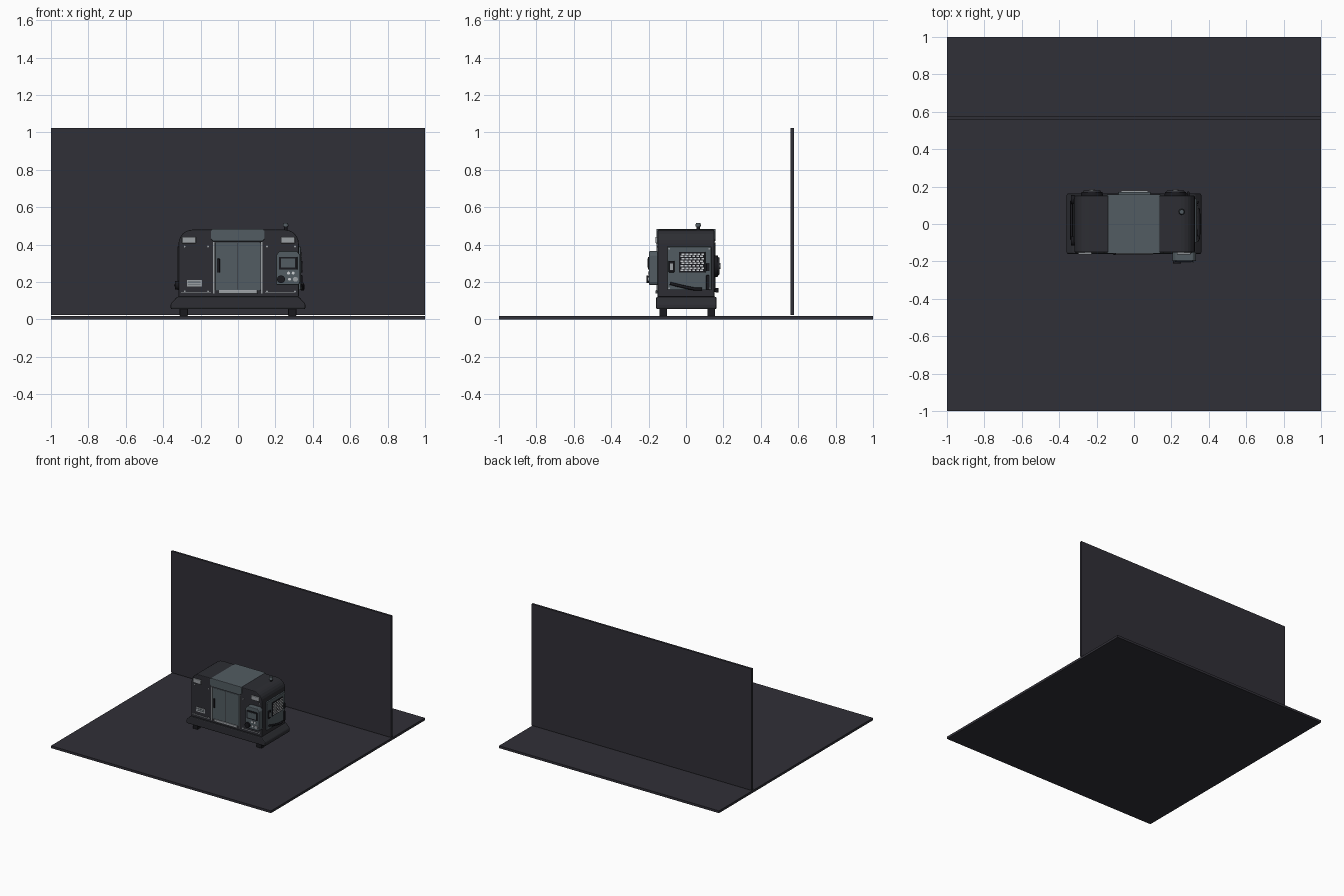
import bpy, bmesh, math
from mathutils import Vector


def material(name, rgb):
    m = bpy.data.materials.new(name)
    m.diffuse_color = (*rgb, 1)
    return m


BACKDROP = material("backdrop charcoal", (0.030, 0.029, 0.038))
DARK = material("housing charcoal", (0.026, 0.027, 0.033))
BLACK = material("black rubber", (0.010, 0.010, 0.013))
GREY = material("slate panel", (0.085, 0.107, 0.122))
STEEL = material("light steel", (0.33, 0.35, 0.37))
WHITE = material("pale vent", (0.62, 0.64, 0.66))


def finish(name, bm, mat, bevel=0, segments=2):
    bmesh.ops.recalc_face_normals(bm, faces=bm.faces)
    me = bpy.data.meshes.new(name)
    bm.to_mesh(me)
    bm.free()
    ob = bpy.data.objects.new(name, me)
    bpy.context.collection.objects.link(ob)
    me.materials.append(mat)
    if bevel:
        mod = ob.modifiers.new("bevel", 'BEVEL')
        mod.width, mod.segments, mod.limit_method = bevel, segments, 'ANGLE'
    return ob


def box(name, x, y, z, mat, bevel=0):
    bm = bmesh.new()
    bmesh.ops.create_cube(bm, size=1)
    for v in bm.verts:
        v.co = [a + (b - a) * (c + 0.5) for (a, b), c in zip((x, y, z), v.co)]
    return finish(name, bm, mat, bevel)


def prism(name, pts, y, mat, bevel=0):
    """Extrude an x-z outline along y."""
    bm = bmesh.new()
    face = bm.faces.new([bm.verts.new((px, y[0], pz)) for px, pz in pts])
    new = bmesh.ops.extrude_face_region(bm, geom=[face])["geom"]
    bmesh.ops.translate(bm, vec=(0, y[1] - y[0], 0),
                        verts=[g for g in new if isinstance(g, bmesh.types.BMVert)])
    return finish(name, bm, mat, bevel)


def rod(name, a, b, r, mat, r2=None, sides=20):
    a, b = Vector(a), Vector(b)
    bm = bmesh.new()
    bmesh.ops.create_cone(bm, cap_ends=True, segments=sides, radius1=r,
                          radius2=r if r2 is None else r2, depth=(b - a).length)
    q = (b - a).to_track_quat('Z', 'Y')
    for v in bm.verts:
        v.co = q @ v.co + (a + b) / 2
    for f in bm.faces:
        f.smooth = len(f.verts) == 4
    return finish(name, bm, mat)


def tube(name, pts, r, mat):
    cu = bpy.data.curves.new(name, 'CURVE')
    cu.dimensions, cu.bevel_depth, cu.bevel_resolution = '3D', r, 2
    cu.use_fill_caps = True
    sp = cu.splines.new('POLY')
    sp.points.add(len(pts) - 1)
    for p, c in zip(sp.points, pts):
        p.co = (*c, 1)
    cu.materials.append(mat)
    ob = bpy.data.objects.new(name, cu)
    bpy.context.collection.objects.link(ob)


# Backdrop
box("floor_slab", (-1, 1), (-1, 1), (0, 0.019), BACKDROP)
box("back_wall", (-1, 1), (0.56, 0.577), (0.025, 1.023), BACKDROP)

# Skid base and feet
prism("skid_base", [(-0.36, 0.055), (0.36, 0.055), (0.36, 0.085), (0.325, 0.122),
                    (-0.325, 0.122), (-0.36, 0.085)], (-0.16, 0.163), DARK, 0.008)
for x in (-0.29, 0.29):
    for y in (-0.122, 0.135):
        box("foot", (x - 0.022, x + 0.022), (y - 0.02, y + 0.02), (0.019, 0.057), BLACK, 0.003)

# Housing with rounded shoulders
R = 0.075
outline = [(-0.318, 0.12), (0.325, 0.12)]
for cx, start in ((0.325 - R, 0), (-0.318 + R, 90)):
    for i in range(7):
        t = math.radians(start + i * 15)
        outline.append((cx + R * math.cos(t), 0.405 + R * math.sin(t)))
prism("housing", outline, (-0.152, 0.152), DARK, 0.006)

# Lid saddle over the middle
prism("lid", [(-0.145, 0.43), (-0.132, 0.418), (0.130, 0.418), (0.143, 0.43),
              (0.143, 0.474), (0.133, 0.484), (-0.135, 0.484), (-0.145, 0.474)],
      (-0.158, 0.158), GREY, 0.003)

# Front door, trims and handle
box("front_door", (-0.122, 0.120), (-0.157, -0.14), (0.155, 0.412), GREY, 0.003)
for x in (-0.130, 0.126):
    box("door_trim", (x - 0.004, x + 0.004), (-0.158, -0.15), (0.14, 0.414), STEEL)
box("door_sill", (-0.105, 0.103), (-0.162, -0.15), (0.138, 0.157), STEEL, 0.002)
box("door_handle", (-0.112, -0.097), (-0.165, -0.155), (0.25, 0.325), BLACK, 0.003)
box("door_seam", (-0.003, -0.001), (-0.1575, -0.156), (0.16, 0.41), DARK)

# Front side panels: lamps, label and bolts
for x in (-0.262, 0.267):
    box("lamp", (x - 0.037, x + 0.037), (-0.163, -0.15), (0.407, 0.442), STEEL, 0.004)
box("label_plate", (-0.273, -0.192), (-0.156, -0.15), (0.176, 0.212), STEEL)
for i in range(2):
    box("label_line", (-0.266, -0.20), (-0.158, -0.155), (0.186 + i * 0.012, 0.190 + i * 0.012), GREY)
for x in (-0.285, -0.16, 0.155, 0.305):
    for z in (0.15, 0.39):
        rod("front_bolt", (x, -0.15, z), (x, -0.156, z), 0.005, STEEL, sides=8)
for x in (-0.225, 0.225):
    box("panel_bottom_trim", (x - 0.08, x + 0.08), (-0.154, -0.15), (0.143, 0.147), STEEL)

# Control box
prism("control_box", [(0.205, 0.185), (0.325, 0.185), (0.332, 0.2), (0.332, 0.345),
                      (0.315, 0.365), (0.222, 0.365), (0.205, 0.345)], (-0.198, -0.15), GREY, 0.005)
box("screen_frame", (0.218, 0.317), (-0.203, -0.195), (0.267, 0.335), BLACK, 0.002)
box("screen", (0.229, 0.306), (-0.206, -0.2), (0.278, 0.325), GREY)
rod("control_dial", (0.230, -0.195, 0.215), (0.230, -0.212, 0.215), 0.021, BLACK)
for x, z in ((0.27, 0.248), (0.295, 0.248), (0.275, 0.215)):
    rod("control_button", (x, -0.195, z), (x, -0.204, z), 0.008, WHITE, sides=12)
rod("stop_button", (0.307, -0.195, 0.215), (0.307, -0.206, 0.215), 0.013, STEEL)

# Right end panel with slatted vent
box("end_panel", (0.32, 0.336), (-0.10, 0.135), (0.157, 0.39), GREY, 0.004)
box("vent_frame", (0.33, 0.339), (-0.037, 0.103), (0.25, 0.362), BLACK, 0.002)
for r in range(8):
    for c in range(6):
        y, z = -0.029 + c * 0.021 + 0.006 * (r % 2), 0.258 + r * 0.0125
        box("vent_slot", (0.337, 0.341), (y, y + 0.015), (z, z + 0.008), WHITE)
box("end_latch", (0.33, 0.346), (-0.093, -0.062), (0.252, 0.313), BLACK, 0.003)
box("end_latch_plate", (0.345, 0.348), (-0.085, -0.07), (0.265, 0.30), STEEL)
for z in (0.28, 0.18, 0.215):
    box("end_hinge", (0.33, 0.344), (0.108, 0.126), (z - 0.022, z + 0.022), BLACK, 0.003)
tube("end_cable", [(0.343, -0.085, 0.193), (0.347, -0.05, 0.184), (0.347, 0.0, 0.172),
                   (0.347, 0.05, 0.162), (0.343, 0.085, 0.162)], 0.008, BLACK)
for y in (-0.09, 0.125):
    for z in (0.167, 0.378):
        rod("end_bolt", (0.33, y, z), (0.339, y, z), 0.005, STEEL, sides=8)

# Left end panel with pull bar
box("left_end_panel", (-0.324, -0.31), (-0.10, 0.135), (0.157, 0.39), DARK, 0.004)
tube("pull_bar", [(-0.32, -0.09, 0.183), (-0.334, -0.08, 0.183),
                  (-0.334, 0.12, 0.183), (-0.32, 0.13, 0.183)], 0.008, BLACK)
for y in (-0.09, 0.13):
    rod("pull_bar_mount", (-0.315, y, 0.183), (-0.336, y, 0.183), 0.024, BLACK)

# Back: round fans, centre panel and drain tap
for x in (-0.225, 0.222):
    rod("fan_ring", (x, 0.15, 0.285), (x, 0.172, 0.285), 0.06, BLACK, 0.056, 32)
    rod("fan_face", (x, 0.17, 0.285), (x, 0.18, 0.285), 0.050, DARK, 0.044, 32)
    rod("fan_hub", (x, 0.178, 0.285), (x, 0.184, 0.285), 0.016, STEEL)
box("back_door", (-0.122, 0.120), (0.14, 0.157), (0.155, 0.412), GREY, 0.003)
box("back_vent", (-0.085, 0.09), (0.15, 0.172), (0.23, 0.34), GREY, 0.004)
for i in range(5):
    z = 0.243 + i * 0.019
    box("back_louvre", (-0.07, 0.075), (0.17, 0.18), (z, z + 0.009), STEEL)
rod("drain_pipe", (0.29, 0.15, 0.155), (0.29, 0.17, 0.155), 0.007, BLACK, sides=12)
rod("drain_tap", (0.29, 0.166, 0.143), (0.29, 0.166, 0.167), 0.008, BLACK, sides=12)

# Beacon on top
rod("beacon_base", (0.255, 0.065, 0.47), (0.255, 0.065, 0.498), 0.009, BLACK)
rod("beacon_cap", (0.255, 0.065, 0.496), (0.255, 0.065, 0.516), 0.016, GREY, 0.012)
